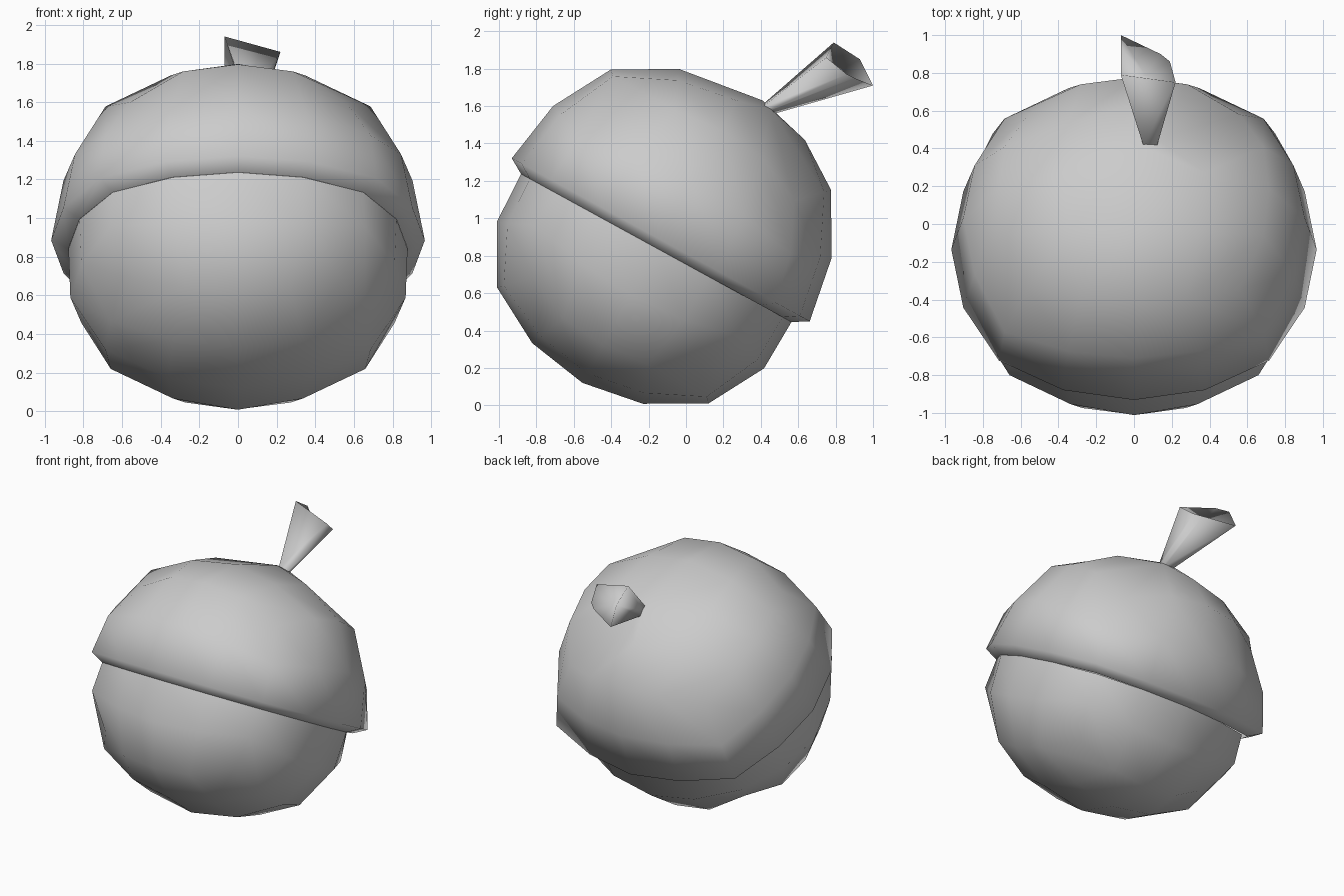
import bpy, bmesh
from math import tan, pi, atan2
from mathutils import Matrix, Vector

if "Cube" in bpy.data.objects:
    bpy.data.objects.remove(bpy.data.objects["Cube"])

# tilted frame shared by the cap and the ball
TILT = Matrix.Translation((0, -0.135, 0.885)) @ Matrix.Rotation(-atan2(0.48, 0.877), 4, 'X')
ROOT = Vector((0.08, 0.15, 0.915))      # foot of the stem in that frame
WIDE = Matrix.Diagonal((1.065, 1, 1, 1))


def finish(bm, name):
    bmesh.ops.recalc_face_normals(bm, faces=bm.faces)
    me = bpy.data.meshes.new(name)
    bm.to_mesh(me)
    bm.free()
    ob = bpy.data.objects.new(name, me)
    bpy.context.collection.objects.link(ob)
    bpy.ops.object.select_all(action='DESELECT')
    ob.select_set(True)
    bpy.context.view_layer.objects.active = ob
    bpy.ops.object.shade_smooth_by_angle(angle=pi)
    return ob


def half_ball(radius, side, corner):
    """Half of a rounded cube with four faces per edge; side +1 keeps the top."""
    bm = bmesh.new()
    bmesh.ops.create_cube(bm, size=2)
    bmesh.ops.subdivide_edges(bm, edges=bm.edges[:], cuts=3, use_grid_fill=True)
    bmesh.ops.delete(bm, geom=[v for v in bm.verts if v.co.z * side < -0.1], context='VERTS')
    for v in bm.verts:
        low, edge, _ = sorted(abs(c) for c in v.co)
        d = Vector([tan(c * pi / 4) for c in v.co]).normalized()
        v.co = d * radius * (1 + 0.045 * edge ** 2) * (corner if low > 0.9 else 1)
    return bm


# lower ball, tucked under the cap
bm = half_ball(0.872, -1, 0.955)
for v in bm.verts:
    if abs(v.co.z) < 0.01:
        v.co *= 0.945
        v.co.z = -0.05
bm.transform(TILT @ WIDE)
finish(bm, "lower_ball")

# cap, with the fold gathered up to the stem
bm = half_ball(0.908, 1, 0.96)
for v in bm.verts:
    x, y, z = v.co
    if z > 0.6 and 0.2 < x < 0.5 and 0.2 < y < 0.5:
        v.co = ROOT + Vector((0.03, 0.03, -0.02))
    elif z > 0.85 and abs(x) < 0.1 and abs(y) < 0.1:
        v.co = ROOT + Vector((-0.04, -0.03, 0))
    elif z > 0.7 and abs(x) < 0.1 and y > 0.2:
        v.co = Vector((0, 0.42, 0.838))
    elif z < 0.01 and y > 0.5 and abs(x) > 0.5:
        v.co *= 1.045
# overhanging lip
rim = [e for e in bm.edges if e.is_boundary]
ext = bmesh.ops.extrude_edge_only(bm, edges=rim)["geom"]
for v in ext:
    if isinstance(v, bmesh.types.BMVert):
        v.co *= 0.908
        v.co.z = -0.05
bm.transform(TILT @ WIDE)
finish(bm, "cap")

# flared stem with a hollow end
bm = bmesh.new()
end = [Vector(p) for p in ((-0.07, 0.79, 1.94), (0.22, 0.75, 1.86), (0.19, 0.86, 1.77),
                           (0.14, 0.90, 1.75), (-0.07, 1.0, 1.71), (-0.07, 0.93, 1.85))]
mid = sum(end, Vector()) / 6
root = Vector((0.08, 0.44, 1.585))
low = [bm.verts.new(root + (p - mid) * 0.25) for p in end]
top = [bm.verts.new(p) for p in end]
hollow = bm.verts.new(mid + (root - mid) * 0.2)
for i in range(6):
    j = (i + 1) % 6
    bm.faces.new((low[i], low[j], top[j], top[i]))
    bm.faces.new((top[i], top[j], hollow))
finish(bm, "stem")
